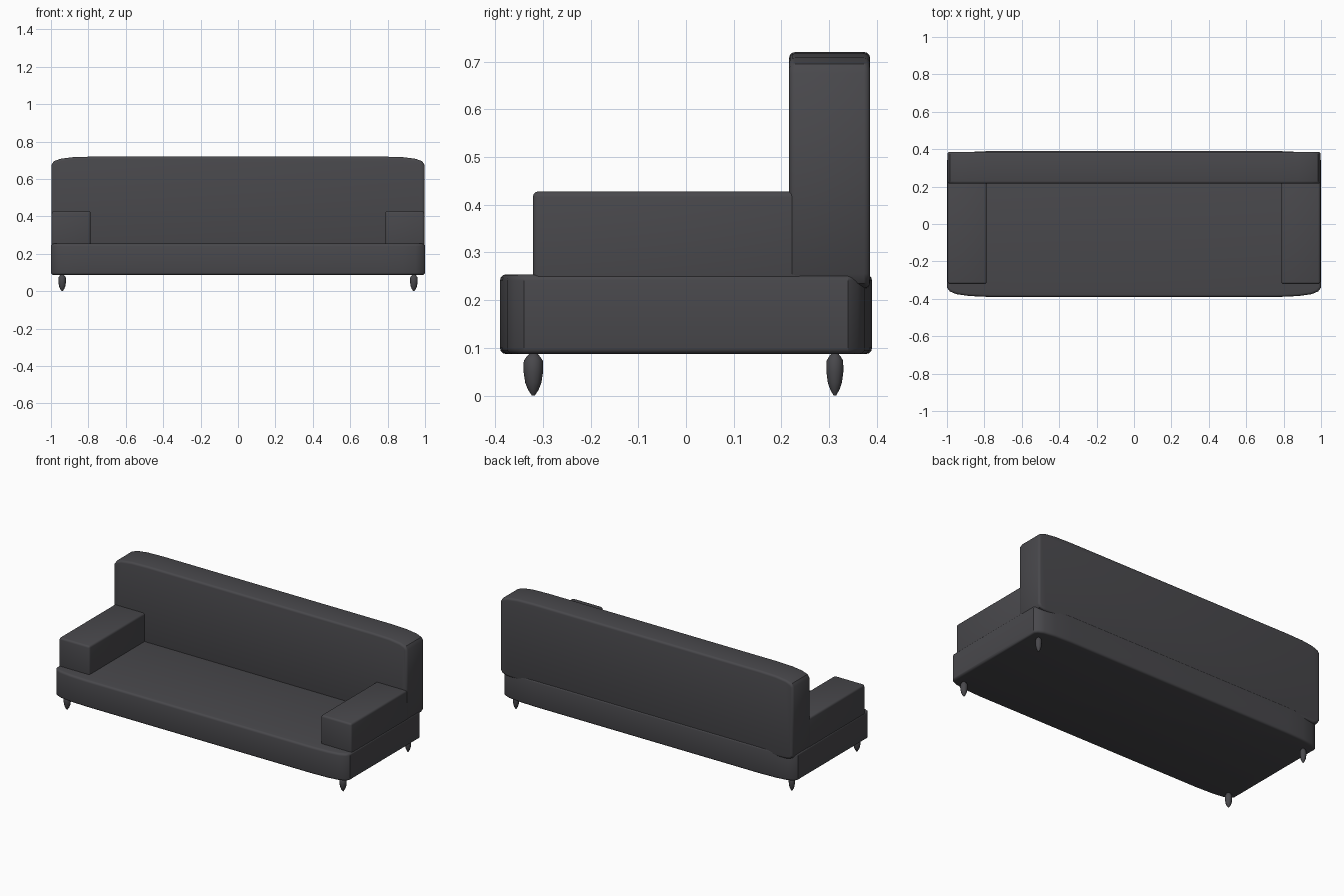
import bpy, bmesh, math
from mathutils import Vector

if "Cube" in bpy.data.objects:
    bpy.data.objects.remove(bpy.data.objects["Cube"])

fabric = bpy.data.materials.new("charcoal fabric")
fabric.diffuse_color = (0.066, 0.065, 0.072, 1)
fabric.use_nodes = True
fabric.node_tree.nodes["Principled BSDF"].inputs["Base Color"].default_value = fabric.diffuse_color


def make_object(name, bm, bevel=0.0):
    bmesh.ops.recalc_face_normals(bm, faces=bm.faces)
    mesh = bpy.data.meshes.new(name)
    bm.to_mesh(mesh)
    bm.free()
    obj = bpy.data.objects.new(name, mesh)
    bpy.context.collection.objects.link(obj)
    mesh.materials.append(fabric)
    bpy.ops.object.select_all(action='DESELECT')
    bpy.context.view_layer.objects.active = obj
    obj.select_set(True)
    if bevel:
        mod = obj.modifiers.new("soft edges", 'BEVEL')
        mod.width = bevel
        mod.segments = 3
        mod.limit_method = 'ANGLE'
        mod.angle_limit = math.radians(50)
        bpy.ops.object.modifier_apply(modifier=mod.name)
    bpy.ops.object.shade_smooth_by_angle(angle=math.radians(35))
    return obj


def prism(name, half, to_3d, depth, bevel):
    """Mirror a right-hand half outline in x and extrude it by depth."""
    outline = half + [(-x, v) for x, v in reversed(half)]
    bm = bmesh.new()
    face = bm.faces.new([bm.verts.new(to_3d(x, v)) for x, v in outline])
    ext = bmesh.ops.extrude_face_region(bm, geom=[face])
    verts = [e for e in ext["geom"] if isinstance(e, bmesh.types.BMVert)]
    bmesh.ops.translate(bm, verts=verts, vec=Vector(depth))
    return make_object(name, bm, bevel)


# Seat base: long plan outline with softly eased corners
corner = [(0.77, 0.39), (0.88, 0.385), (0.95, 0.375), (0.985, 0.36), (1.0, 0.34)]
base_half = corner + [(x, -y) for x, y in reversed(corner)]
prism("seat_base", base_half, lambda x, y: (x, y, 0.087), (0, 0, 0.167), 0.013)

# Backrest: front outline with eased top and bottom corners
back_half = [(0.77, 0.72), (0.88, 0.717), (0.95, 0.708), (0.985, 0.695), (0.998, 0.675),
             (0.998, 0.255), (0.985, 0.235), (0.95, 0.225), (0.77, 0.22)]
prism("backrest", back_half, lambda x, z: (x, 0.216, z), (0, 0.17, 0), 0.013)

# Armrests and legs on both sides
for side, label in ((-1, "left"), (1, "right")):
    bm = bmesh.new()
    bmesh.ops.create_cube(bm, size=1)
    for v in bm.verts:
        v.co = (side * 0.892 + v.co.x * 0.208, -0.036 + v.co.y * 0.57, 0.324 + v.co.z * 0.208)
    make_object(label + "_armrest", bm, 0.012)

    for place, y, scale in (("front", -0.32, 1.0), ("back", 0.312, 0.87)):
        # Pointed turned leg, lofted ring by ring
        profile = [(0.004, 0.092), (0.013, 0.083), (0.02, 0.073), (0.0205, 0.05),
                   (0.017, 0.027), (0.011, 0.012), (0.003, 0.0)]
        n = 12
        bm = bmesh.new()
        rings = [[bm.verts.new((side * 0.94 + r * scale * math.cos(2 * math.pi * i / n),
                                y + r * scale * math.sin(2 * math.pi * i / n), z))
                  for i in range(n)] for r, z in profile]
        for a, b in zip(rings, rings[1:]):
            for i in range(n):
                j = (i + 1) % n
                bm.faces.new((a[i], a[j], b[j], b[i]))
        bm.faces.new(rings[0])
        bm.faces.new(rings[-1])
        make_object(f"{place}_{label}_leg", bm)
